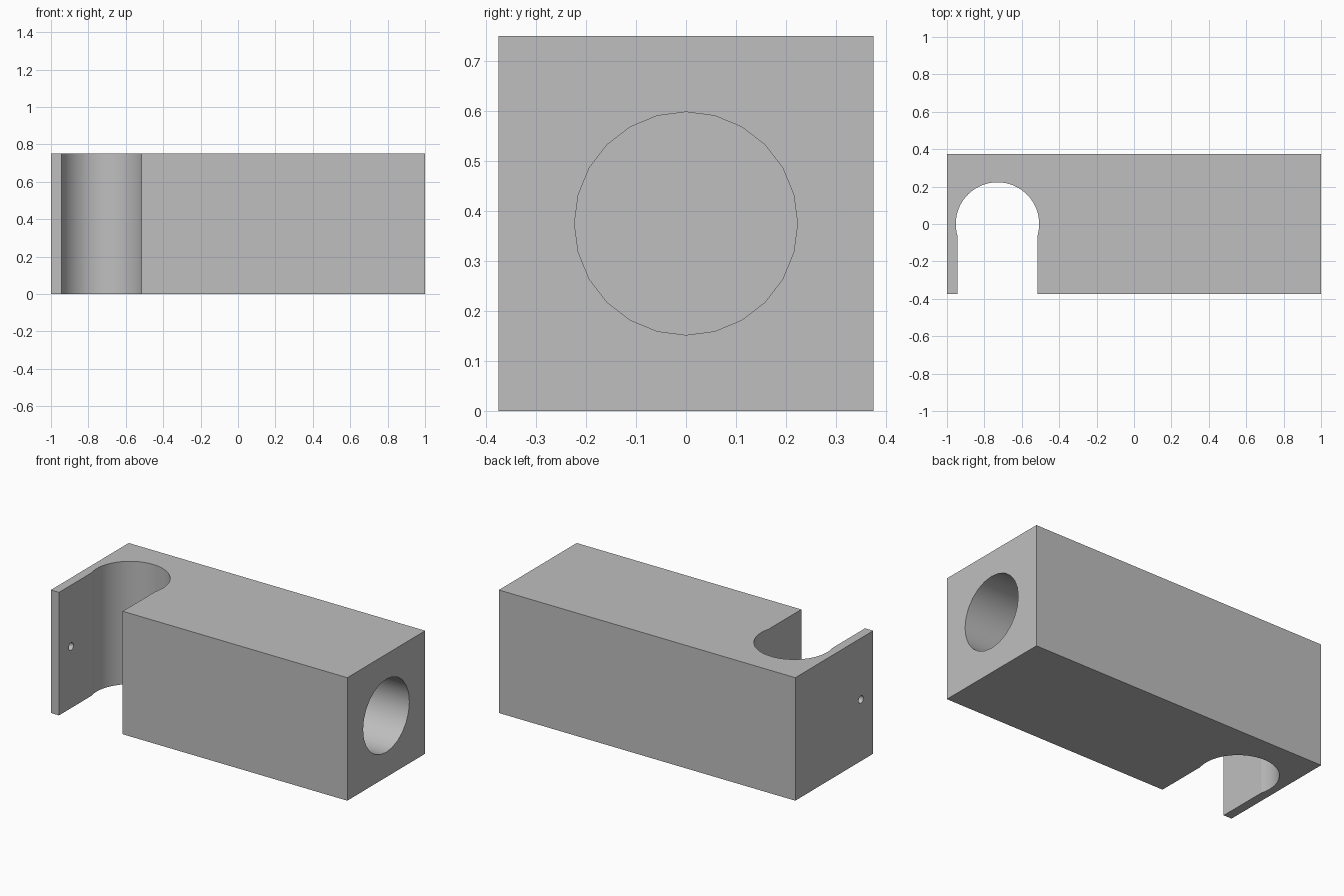
import bpy, bmesh, math

if "Cube" in bpy.data.objects:
    bpy.data.objects.remove(bpy.data.objects["Cube"], do_unlink=True)

LENGTH, WIDTH = 2.0, 0.75
SLOT_X, SLOT_R, SLOT_HALF = -0.73, 0.223, 0.215
BORE_R, BORE_DEPTH = 0.223, 1.0
HOLE_R, HOLE_Y = 0.023, -0.258

grey = bpy.data.materials.new("plain_grey")
grey.use_nodes = True
colour = (0.52, 0.52, 0.52, 1)
grey.diffuse_color = colour
grey.node_tree.nodes["Principled BSDF"].inputs["Base Color"].default_value = colour


def extrude_profile(name, points, height):
    """Prism with the given outline, standing on z = 0."""
    bm = bmesh.new()
    face = bm.faces.new([bm.verts.new((x, y, 0)) for x, y in points])
    result = bmesh.ops.extrude_face_region(bm, geom=[face])
    top = [v for v in result["geom"] if isinstance(v, bmesh.types.BMVert)]
    bmesh.ops.translate(bm, verts=top, vec=(0, 0, height))
    bmesh.ops.recalc_face_normals(bm, faces=bm.faces)
    mesh = bpy.data.meshes.new(name)
    bm.to_mesh(mesh)
    bm.free()
    mesh.materials.append(grey)
    obj = bpy.data.objects.new(name, mesh)
    bpy.context.collection.objects.link(obj)
    return obj


def drill(target, name, radius, x_from, x_to, y, sides):
    """Cut a round hole along x at mid height."""
    bpy.ops.mesh.primitive_cylinder_add(
        vertices=sides, radius=radius, depth=x_to - x_from,
        location=((x_from + x_to) / 2, y, WIDTH / 2),
        rotation=(0, math.pi / 2, 0))
    cutter = bpy.context.object
    cutter.name = name
    cutter.hide_render = True
    cutter.data.materials.append(grey)
    mod = target.modifiers.new(name, "BOOLEAN")
    mod.operation, mod.solver, mod.object = "DIFFERENCE", "EXACT", cutter
    bpy.context.view_layer.objects.active = target
    bpy.ops.object.modifier_apply(modifier=name)
    bpy.data.objects.remove(cutter, do_unlink=True)


# Block outline with a keyhole slot open to the front
half_l, half_w = LENGTH / 2, WIDTH / 2
crease_y = -math.sqrt(SLOT_R ** 2 - SLOT_HALF ** 2)
start = math.atan2(crease_y, SLOT_HALF)
sweep, steps = math.pi - 2 * start, 48
arc = [(SLOT_X + SLOT_R * math.cos(start + sweep * i / steps),
        SLOT_R * math.sin(start + sweep * i / steps)) for i in range(steps + 1)]
outline = ([(half_l, half_w), (half_l, -half_w), (SLOT_X + SLOT_HALF, -half_w)]
           + arc
           + [(SLOT_X - SLOT_HALF, -half_w), (-half_l, -half_w), (-half_l, half_w)])
block = extrude_profile("slotted_block", outline, WIDTH)

# Blind bore in one end, small screw hole through the thin wall
drill(block, "bore", BORE_R, half_l - BORE_DEPTH, half_l + 0.1, 0, 24)
drill(block, "screw_hole", HOLE_R, -half_l - 0.1, SLOT_X, HOLE_Y, 16)

# Smooth the curved walls, keep the slot creases sharp
bpy.ops.object.select_all(action="DESELECT")
block.select_set(True)
bpy.context.view_layer.objects.active = block
bpy.ops.object.shade_smooth_by_angle(angle=math.radians(30))
for edge in block.data.edges:
    ends = [block.data.vertices[i].co for i in edge.vertices]
    if all(abs(p.y - crease_y) < 0.001 and p.x < SLOT_X + SLOT_R for p in ends):
        edge.use_edge_sharp = True
